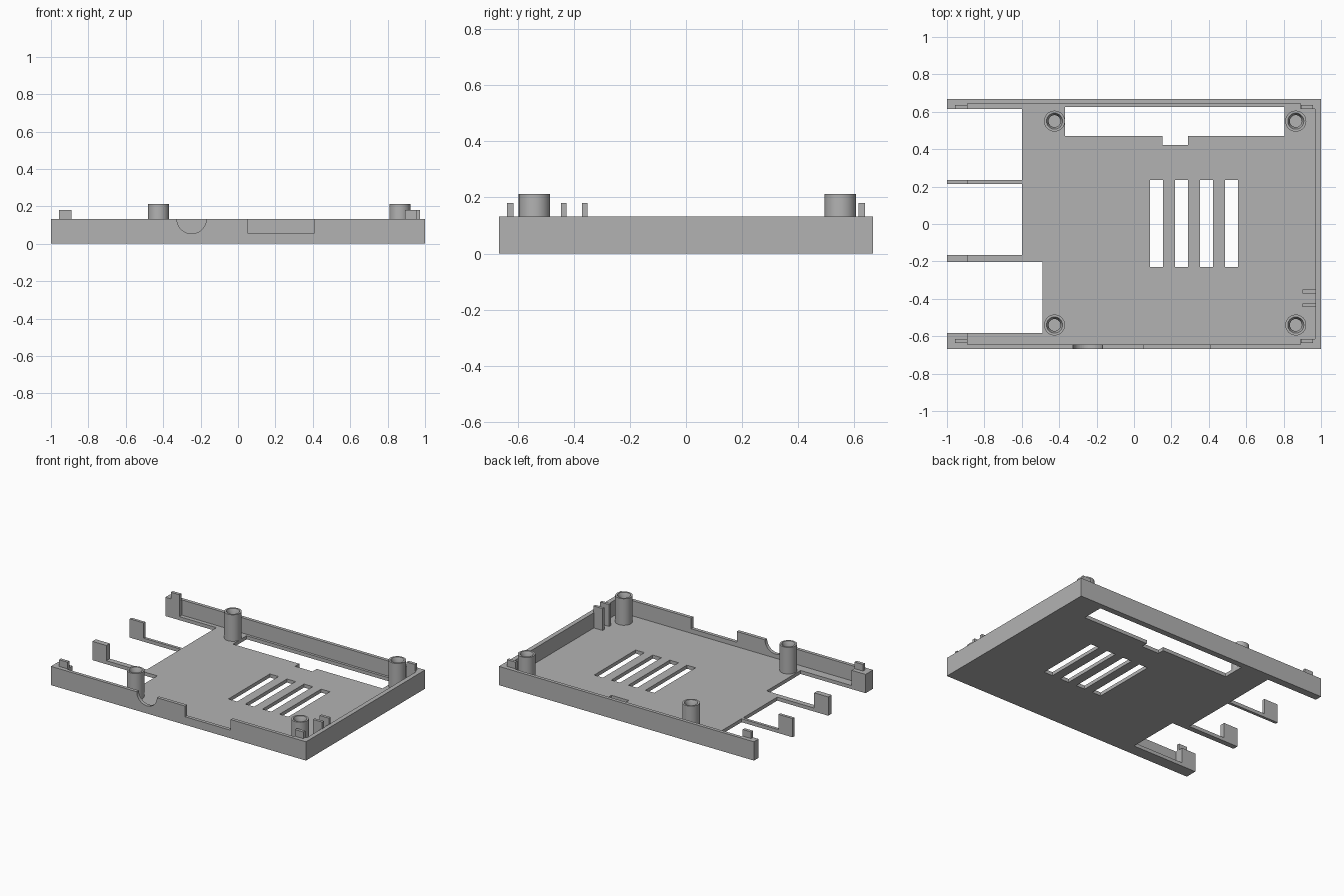
import bpy
import bmesh
from math import cos, sin, pi, radians

cube = bpy.data.objects.get("Cube")
if cube:
    bpy.data.objects.remove(cube, do_unlink=True)

WALL_TOP, FLOOR_TOP, TAB_TOP, POST_TOP = 0.133, 0.025, 0.18, 0.213
HALF_Y = 0.667

grey = bpy.data.materials.new("matte grey")
grey.use_nodes = True
grey.diffuse_color = (0.45, 0.45, 0.45, 1)
grey.node_tree.nodes["Principled BSDF"].inputs["Base Color"].default_value = (0.45, 0.45, 0.45, 1)


def finish(name, bm):
    bmesh.ops.recalc_face_normals(bm, faces=bm.faces)
    mesh = bpy.data.meshes.new(name)
    bm.to_mesh(mesh)
    bm.free()
    mesh.materials.append(grey)
    obj = bpy.data.objects.new(name, mesh)
    bpy.context.collection.objects.link(obj)
    return obj


def box(name, xs, ys, zs):
    bm = bmesh.new()
    bmesh.ops.create_cube(bm, size=1)
    for v in bm.verts:
        v.co = [r[0] if c < 0 else r[1] for c, r in zip(v.co, (xs, ys, zs))]
    return finish(name, bm)


def activate(obj):
    bpy.ops.object.select_all(action="DESELECT")
    obj.select_set(True)
    bpy.context.view_layer.objects.active = obj


def cut(target, cutter):
    mod = target.modifiers.new("cut", "BOOLEAN")
    mod.operation, mod.solver, mod.object = "DIFFERENCE", "EXACT", cutter
    activate(target)
    bpy.ops.object.modifier_apply(modifier=mod.name)
    bpy.data.objects.remove(cutter, do_unlink=True)


def lathe(name, x, y, profile, sides=40):
    bm = bmesh.new()
    rings = [[bm.verts.new((x + r * cos(2 * pi * i / sides), y + r * sin(2 * pi * i / sides), z))
              for i in range(sides)] for r, z in profile]
    for a, b in zip(rings, rings[1:]):
        for i in range(sides):
            j = (i + 1) % sides
            bm.faces.new((a[i], a[j], b[j], b[i]))
    bm.faces.new(rings[0])
    bm.faces.new(rings[-1])
    obj = finish(name, bm)
    activate(obj)
    bpy.ops.object.shade_smooth_by_angle(angle=radians(35))
    return obj


# Tray hollowed out, leaving a thin floor and a thick wall at the port end
tray = box("tray", (-1, 1), (-HALF_Y, HALF_Y), (0, WALL_TOP))
cut(tray, box("cavity", (-0.89, 0.968), (-0.643, 0.643), (FLOOR_TOP, 1)))

# Port openings, leaving two slim upright prongs between them
for x, y0, y1 in ((-0.6, 0.235, 0.615), (-0.6, -0.165, 0.215), (-0.49, -0.583, -0.203)):
    cut(tray, box("port_opening", (-2, x), (y0, y1), (-1, 1)))

# Vent slots
for i in range(4):
    x = 0.085 + i * 0.134
    cut(tray, box("vent_slot", (x, x + 0.069), (-0.23, 0.235), (-1, 1)))

# Long floor opening with a small notch
cut(tray, box("floor_opening", (-0.37, 0.805), (0.47, 0.625), (-1, 1)))
cut(tray, box("floor_notch", (0.152, 0.288), (0.423, 0.5), (-1, 1)))

# Front wall recesses: rectangular and half round
cut(tray, box("front_recess", (0.052, 0.41), (-1, -0.6), (0.057, 1)))
bm = bmesh.new()
bmesh.ops.create_cone(bm, cap_ends=True, segments=48, radius1=0.079, radius2=0.079, depth=0.3)
for v in bm.verts:
    v.co = (v.co.x - 0.248, v.co.z - HALF_Y, v.co.y + WALL_TOP)
cut(tray, finish("round_recess", bm))

# Corner blocks and locating tabs on both long walls
for side, label in ((-1, "front"), (1, "back")):
    box(f"{label}_corner_block", (0.89, 0.98), sorted((side * 0.615, side * 0.655)), (0.01, WALL_TOP))
    for x, end in ((-0.957, "right"), (0.892, "left")):
        box(f"{label}_{end}_tab", (x, x + 0.066), sorted((side * 0.615, side * 0.637)),
            (0.1, TAB_TOP))

# Upright pair of card guides on the end wall
for y in (-0.435, -0.361):
    box("card_guide", (0.9, 0.972), (y - 0.01, y + 0.01), (0.015, TAB_TOP))

# Hollow screw posts
post_profile = ((0.056, 0.015), (0.056, POST_TOP), (0.043, POST_TOP),
                (0.032, POST_TOP - 0.03), (0.032, FLOOR_TOP + 0.005))
for x in (-0.425, 0.865):
    for y in (-0.54, 0.55):
        lathe("screw_post", x, y, post_profile)
